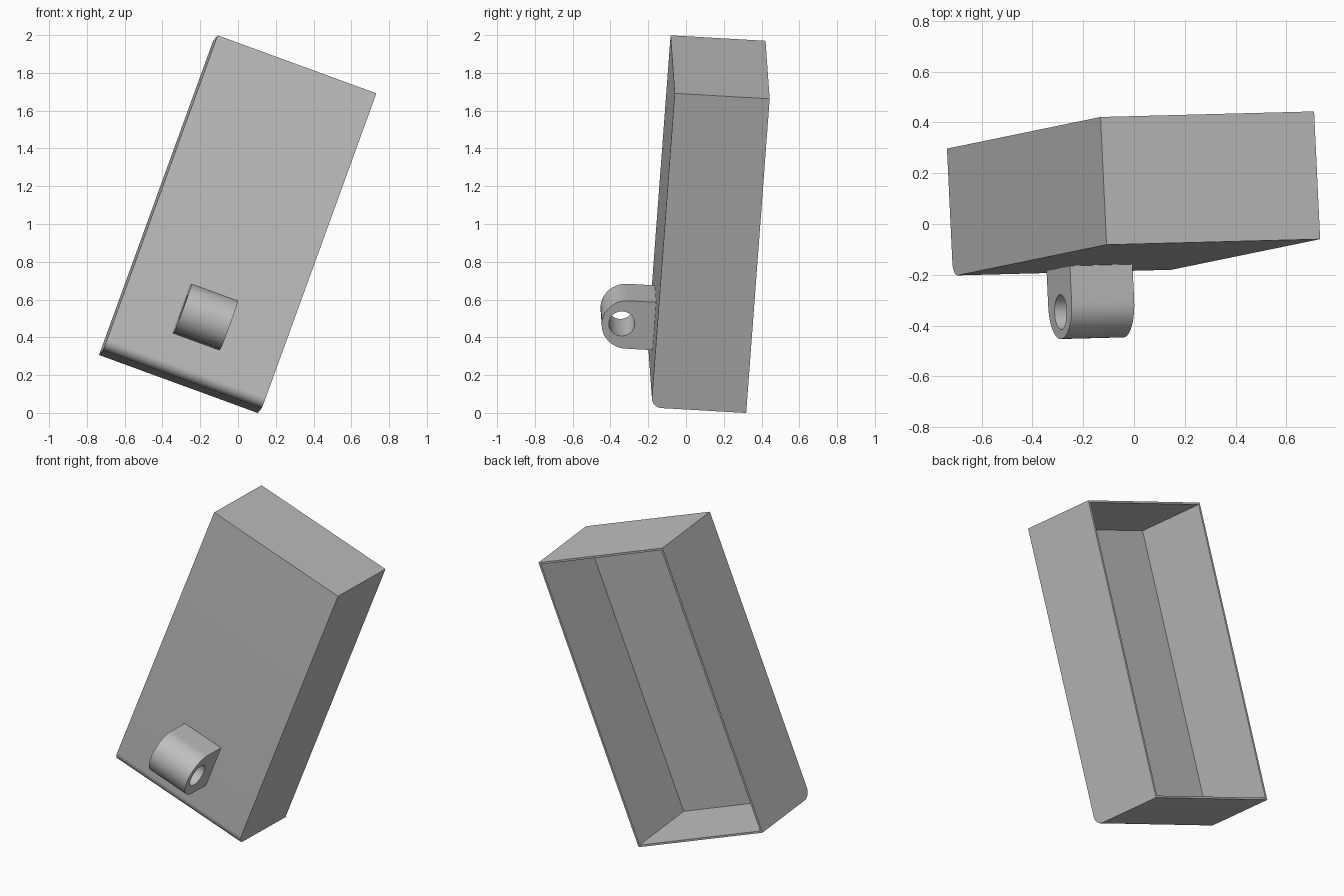
import bpy, bmesh, math
from mathutils import Matrix, Vector

if "Cube" in bpy.data.objects:
    bpy.data.objects.remove(bpy.data.objects["Cube"], do_unlink=True)

# One plain grey for every part
grey = bpy.data.materials.new("plain_grey")
grey.use_nodes = True
grey.diffuse_color = (0.52, 0.52, 0.52, 1)
grey.node_tree.nodes["Principled BSDF"].inputs["Base Color"].default_value = grey.diffuse_color

# Tilted frame: width, depth and height axes from the front bottom edge
width_axis = Vector((0.939, 0.0246, -0.343)).normalized()
depth_axis = Vector((-0.0456, 0.997, -0.058)).normalized()
height_axis = width_axis.cross(depth_axis).normalized()
depth_axis = height_axis.cross(width_axis)
FRAME = Matrix((width_axis, depth_axis, height_axis)).transposed().to_4x4()
FRAME.translation = (-0.292, -0.195, 0.182)

WIDTH, DEPTH, HEIGHT = 0.895, 0.504, 1.774
WALL, FRONT = 0.012, 0.036


def arc(cy, cz, r, start, end, steps):
    """Points (depth, height) on an arc, angles in degrees."""
    angles = [math.radians(start + (end - start) * i / steps) for i in range(steps + 1)]
    return [(cy + r * math.cos(a), cz + r * math.sin(a)) for a in angles]


def extrude_loops(loops, width):
    """Solid with the given side outlines (first outer, then holes)."""
    bm = bmesh.new()
    edges = []
    for loop in loops:
        verts = [bm.verts.new((-width / 2, y, z)) for y, z in loop]
        edges += [bm.edges.new((v, verts[i - 1])) for i, v in enumerate(verts)]
    if len(loops) == 1:
        bm.faces.new(verts)
    else:
        bmesh.ops.triangle_fill(bm, edges=edges, use_beauty=True)
    result = bmesh.ops.extrude_face_region(bm, geom=bm.faces[:], use_keep_orig=True)
    moved = [g for g in result["geom"] if isinstance(g, bmesh.types.BMVert)]
    bmesh.ops.translate(bm, verts=moved, vec=(width, 0, 0))
    bmesh.ops.recalc_face_normals(bm, faces=bm.faces[:])
    return bm


def finish(name, bm):
    mesh = bpy.data.meshes.new(name)
    bm.to_mesh(mesh)
    bm.free()
    mesh.materials.append(grey)
    obj = bpy.data.objects.new(name, mesh)
    bpy.context.collection.objects.link(obj)
    obj.matrix_world = FRAME
    bpy.ops.object.select_all(action="DESELECT")
    obj.select_set(True)
    bpy.context.view_layer.objects.active = obj
    bpy.ops.object.shade_smooth_by_angle(angle=math.radians(30))


# Case: box with a rounded front bottom edge, hollowed from the back
r = 0.055
profile = arc(r, r, r, 180, 270, 10) + [(DEPTH, 0), (DEPTH, HEIGHT), (0, HEIGHT)]
bm = extrude_loops([profile], WIDTH)
bm.normal_update()
back = max(bm.faces, key=lambda f: f.normal.y)
bmesh.ops.inset_region(bm, faces=[back], thickness=WALL, use_even_offset=True)
pushed = bmesh.ops.extrude_face_region(bm, geom=[back])
bmesh.ops.delete(bm, geom=[back], context="FACES_ONLY") if back.is_valid else None
inner = [g for g in pushed["geom"] if isinstance(g, bmesh.types.BMVert)]
bmesh.ops.translate(bm, verts=inner, vec=(0, FRONT - DEPTH, 0))
bmesh.ops.recalc_face_normals(bm, faces=bm.faces[:])
finish("hollow_case", bm)

# Hinge lug: round-nosed block with a through hole
lug_z, lug_r = 0.343, 0.135
nose = arc(-0.144, lug_z, lug_r, 90, 270, 32)
outline = nose + [(0.01, lug_z - lug_r), (0.01, lug_z + lug_r)]
hole = arc(-0.173, lug_z + 0.004, 0.069, 0, 360, 40)[:-1]
finish("hinge_lug", extrude_loops([outline, hole], 0.262))
